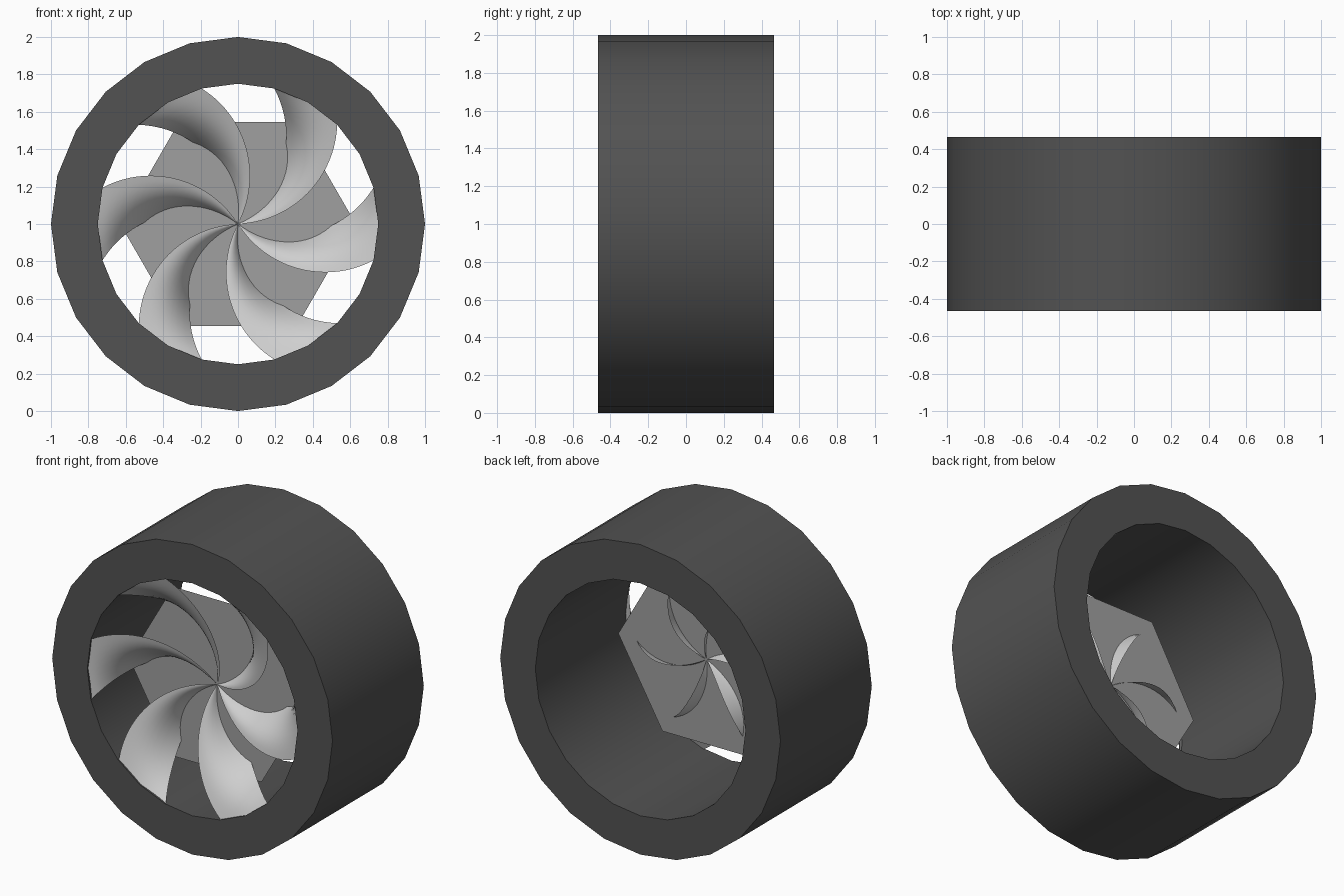
import bpy, bmesh, math

RIM_R, BORE_R, HALF = 1.0, 0.75, 0.465
HUB_Y, CENTRE_Z = -0.21, 1.0

cube = bpy.data.objects.get("Cube")
if cube:
    bpy.data.objects.remove(cube, do_unlink=True)


def material(name, value):
    mat = bpy.data.materials.new(name)
    mat.use_nodes = True
    color = (value, value, value, 1)
    mat.diffuse_color = color
    bsdf = mat.node_tree.nodes["Principled BSDF"]
    bsdf.inputs["Base Color"].default_value = color
    bsdf.inputs["Roughness"].default_value = 0.6
    return mat


def finish(bm, name, mat, angle):
    mesh = bpy.data.meshes.new(name)
    bm.to_mesh(mesh)
    bm.free()
    mesh.materials.append(mat)
    obj = bpy.data.objects.new(name, mesh)
    bpy.context.collection.objects.link(obj)
    bpy.ops.object.select_all(action="DESELECT")
    obj.select_set(True)
    bpy.context.view_layer.objects.active = obj
    bpy.ops.object.shade_smooth_by_angle(angle=math.radians(angle))
    return obj


def polar(r, a, y):
    return (r * math.cos(a), y, CENTRE_Z + r * math.sin(a))


tire_grey = material("dark rubber grey", 0.085)
plate_grey = material("mid grey", 0.35)
blade_grey = material("light grey", 0.62)

# Tyre: rectangular section revolved in 24 steps
SIDES = 24
bm = bmesh.new()
section = [(RIM_R, -HALF), (RIM_R, HALF), (BORE_R, HALF), (BORE_R, -HALF)]
rings = [[bm.verts.new(polar(r, math.tau * i / SIDES, y)) for r, y in section]
         for i in range(SIDES)]
for i in range(SIDES):
    a, b = rings[i], rings[(i + 1) % SIDES]
    for k in range(4):
        j = (k + 1) % 4
        bm.faces.new((a[k], a[j], b[j], b[k]))
bmesh.ops.recalc_face_normals(bm, faces=bm.faces)
finish(bm, "tyre", tire_grey, 30)

# Hexagonal plate behind the blades
bm = bmesh.new()
bm.faces.new([bm.verts.new(polar(0.63, math.tau * i / 6, HUB_Y)) for i in range(6)])
finish(bm, "hub_plate", plate_grey, 30)

# Six curved blades: arcs from the hub, dished forward, trailing edge curled back
STEPS, ACROSS = 24, 8
ARC_DIAMETER = 1.1
SPAN = math.radians(30)
start = -SPAN / 2 - math.asin(BORE_R / ARC_DIAMETER)
for n in range(6):
    bm = bmesh.new()
    hub = bm.verts.new(polar(0, 0, HUB_Y - 0.002))
    rows = []
    for i in range(1, STEPS + 1):
        f = i / STEPS
        r = BORE_R * f
        base = start + math.asin(r / ARC_DIAMETER) + math.tau * n / 6
        row = []
        for k in range(ACROSS + 1):
            t = k / ACROSS
            y = HUB_Y - 0.247 * f + 0.19 * math.sin(math.pi * f) * t ** 2.5
            row.append(bm.verts.new(polar(r, base + SPAN * t, y)))
        rows.append(row)
    for k in range(ACROSS):
        bm.faces.new((hub, rows[0][k], rows[0][k + 1]))
        for a, b in zip(rows, rows[1:]):
            bm.faces.new((a[k], b[k], b[k + 1], a[k + 1]))
    finish(bm, f"spoke_blade_{n + 1}", blade_grey, 60)
